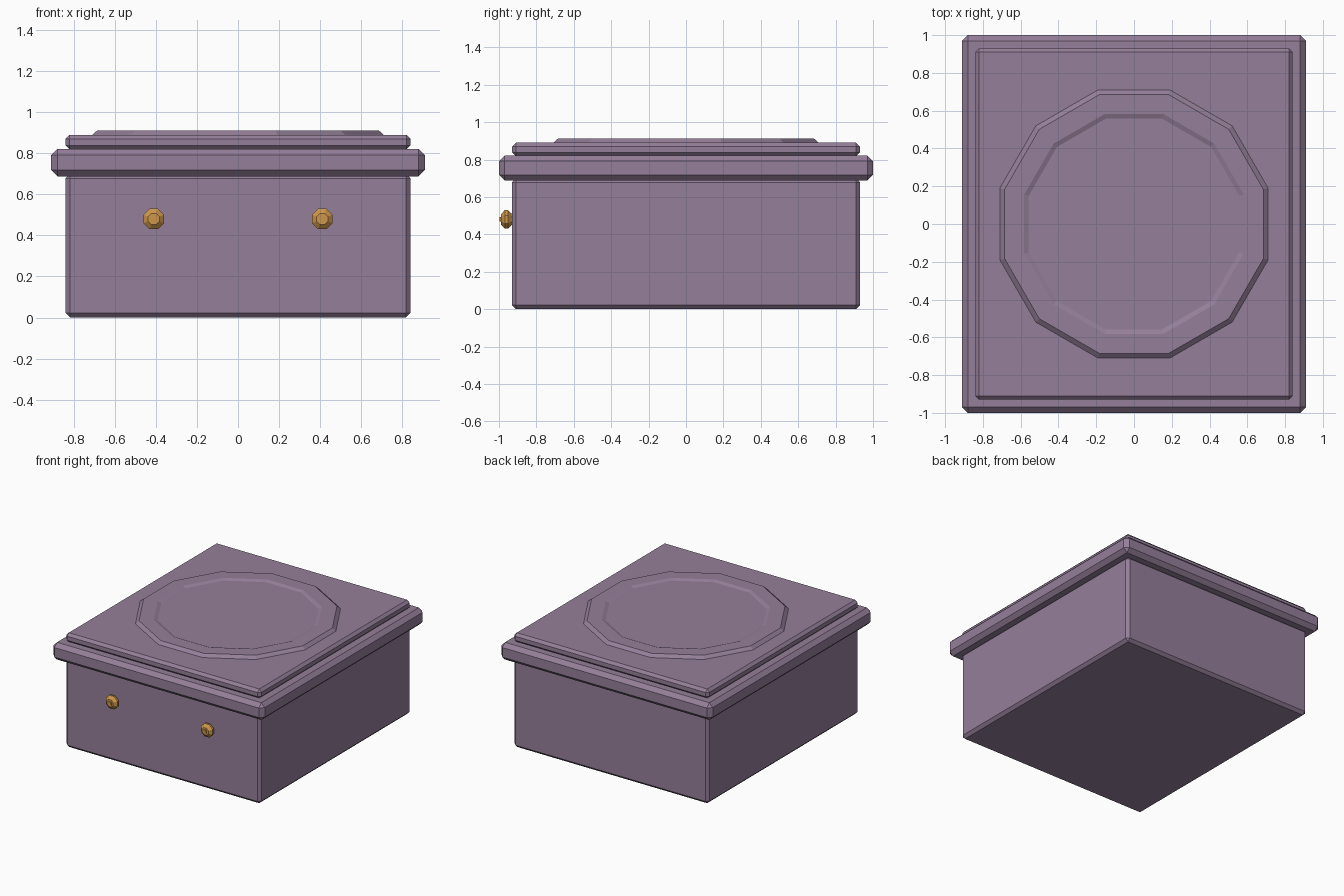
import bpy, bmesh, math
from mathutils import Matrix

if "Cube" in bpy.data.objects:
    bpy.data.objects.remove(bpy.data.objects["Cube"])


def material(name, rgb):
    m = bpy.data.materials.new(name)
    m.diffuse_color = (*rgb, 1)
    m.use_nodes = True
    m.node_tree.nodes["Principled BSDF"].inputs["Base Color"].default_value = m.diffuse_color
    return m


mauve = material("mauve_paint", (0.30, 0.212, 0.322))
brass = material("brass", (0.62, 0.31, 0.07))


def finish(bm, name, mat):
    bmesh.ops.recalc_face_normals(bm, faces=bm.faces)
    me = bpy.data.meshes.new(name)
    bm.to_mesh(me)
    bm.free()
    me.materials.append(mat)
    ob = bpy.data.objects.new(name, me)
    bpy.context.collection.objects.link(ob)
    return ob


def box(name, hx, hy, z0, z1, bevel, mat):
    """Box with chamfered edges, centred on x and y."""
    bm = bmesh.new()
    bmesh.ops.create_cube(bm, size=1)
    for v in bm.verts:
        v.co = (v.co.x * 2 * hx, v.co.y * 2 * hy, z0 + (v.co.z + 0.5) * (z1 - z0))
    bmesh.ops.bevel(bm, geom=bm.edges[:], offset=bevel, segments=1,
                    profile=0.5, affect='EDGES')
    return finish(bm, name, mat)


def turned(name, profile, sides, mat, matrix=Matrix()):
    """Closed faceted solid from (radius, height) rings."""
    bm = bmesh.new()
    rings = []
    for r, z in profile:
        ring = []
        for i in range(sides):
            a = 2 * math.pi * (i + 0.5) / sides
            ring.append(bm.verts.new((r * math.cos(a), r * math.sin(a), z)))
        rings.append(ring)
    for a, b in zip(rings, rings[1:]):
        for i in range(sides):
            j = (i + 1) % sides
            bm.faces.new((a[i], a[j], b[j], b[i]))
    bm.faces.new(rings[0][::-1])
    bm.faces.new(rings[-1])
    bm.transform(matrix)
    return finish(bm, name, mat)


# Cabinet body, overhanging rim and upper slab
box("body", 0.84, 0.93, 0.0, 0.70, 0.022, mauve)
box("rim", 0.91, 1.0, 0.688, 0.822, 0.03, mauve)
box("top_slab", 0.84, 0.93, 0.818, 0.89, 0.02, mauve)

# Twelve-sided raised cushion with a shallow dished centre
turned("top_disc", [(0.735, 0.885), (0.735, 0.89), (0.709, 0.912),
                    (0.602, 0.912), (0.577, 0.902)], 12, mauve)

# Pair of front knobs, each with a small square centre
for side, x in (("left", -0.41), ("right", 0.41)):
    place = Matrix.Translation((x, -0.925, 0.48)) @ Matrix.Rotation(math.pi / 2, 4, 'X')
    turned(side + "_knob", [(0.028, 0.0), (0.036, 0.01), (0.054, 0.028),
                            (0.054, 0.044), (0.030, 0.064)], 8, brass, place)
    turned(side + "_knob_tip", [(0.017, 0.05), (0.017, 0.071)], 4, brass, place)
